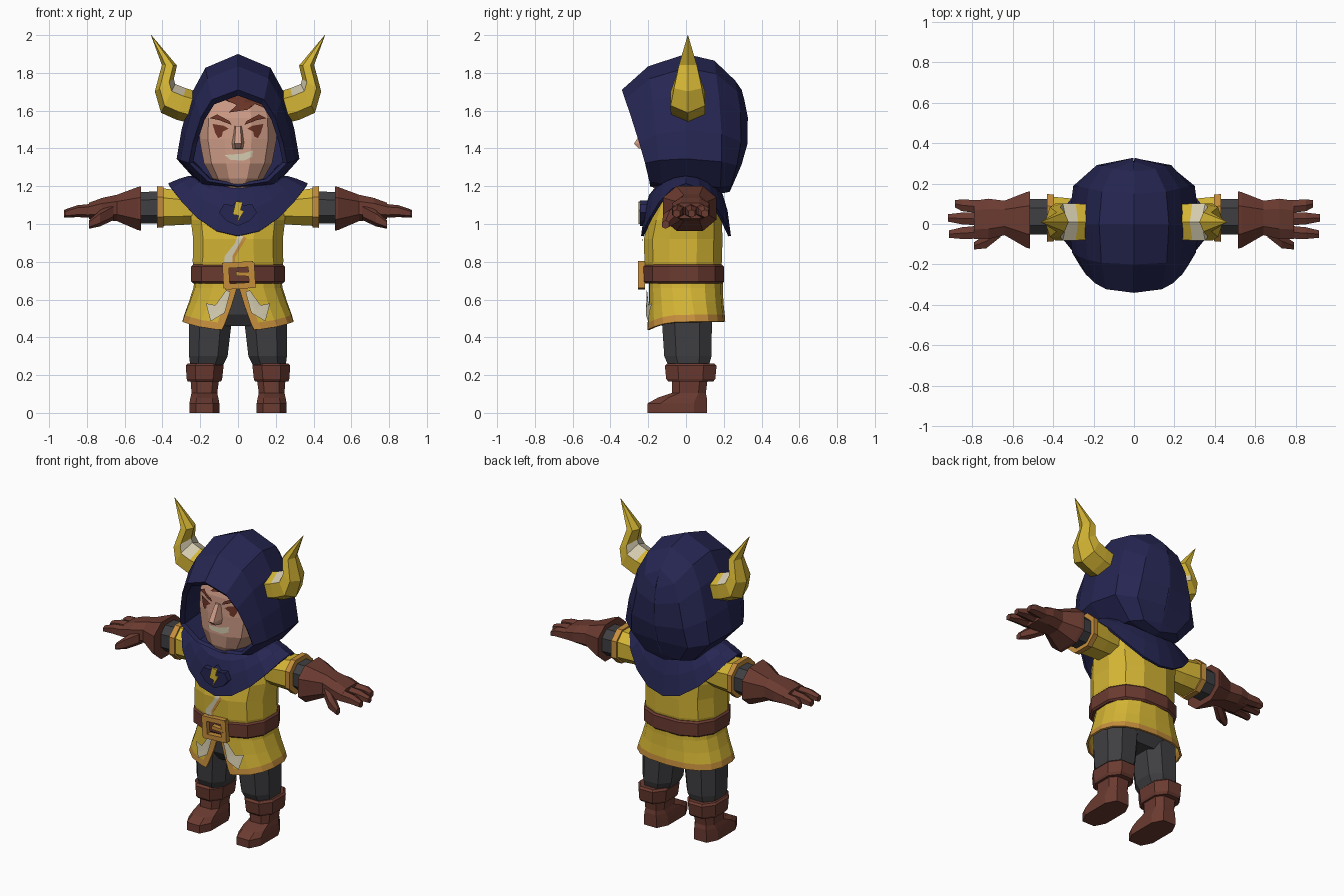
import bpy, bmesh, math
from mathutils import Vector, Matrix
from mathutils.bvhtree import BVHTree

if "Cube" in bpy.data.objects:
    bpy.data.objects.remove(bpy.data.objects["Cube"])

def material(name, rgb):
    m = bpy.data.materials.new(name)
    m.diffuse_color = (*rgb, 1)
    m.use_nodes = True
    m.node_tree.nodes["Principled BSDF"].inputs["Base Color"].default_value = m.diffuse_color
    return m

NAVY = material("navy cloth", (.019, .019, .085))
YELLOW = material("yellow cloth", (.66, .46, .035))
ORANGE = material("orange trim", (.56, .27, .045))
CREAM = material("cream", (.66, .60, .43))
BROWN = material("brown leather", (.145, .043, .03))
GREY = material("dark grey cloth", (.05, .05, .055))
SKIN = material("skin", (.62, .33, .24))
STUBBLE = material("stubble", (.45, .24, .17))
HAIR = material("red brown hair", (.15, .035, .02))

def finish(name, bm, mats, mirror=False, thick=0, recalc=True):
    if recalc:
        bmesh.ops.recalc_face_normals(bm, faces=bm.faces)
    me = bpy.data.meshes.new(name)
    bm.to_mesh(me)
    bm.free()
    for m in mats:
        me.materials.append(m)
    ob = bpy.data.objects.new(name, me)
    bpy.context.collection.objects.link(ob)
    if thick:
        s = ob.modifiers.new("thickness", 'SOLIDIFY')
        s.thickness = thick
    if mirror:
        ob.modifiers.new("mirror", 'MIRROR').use_mirror_merge = False
    return ob

def loft(name, rings, mats, closed=True, caps=True, rule=None, **kw):
    """Skin a list of equal point rings; rule(face) picks the material slot."""
    bm = bmesh.new()
    vs = [[bm.verts.new(p) for p in r] for r in rings]
    n = len(rings[0])
    for a, b in zip(vs, vs[1:]):
        for i in range(n if closed else n - 1):
            j = (i + 1) % n
            bm.faces.new((a[i], a[j], b[j], b[i]))
    if caps:
        bm.faces.new(vs[0])
        bm.faces.new(vs[-1])
    bmesh.ops.recalc_face_normals(bm, faces=bm.faces)
    if rule:
        for f in bm.faces:
            f.normal_update()
            f.material_index = rule(f)
    return finish(name, bm, mats, **kw)

def power(v, e):
    return math.copysign(abs(v) ** e, v)

def ring(axis, pos, c0, c1, r0, r1, n=8, e=.8):
    """Rounded-square ring across the x or z axis."""
    k, pts = math.cos(math.pi / n), []
    for i in range(n):
        t = (i + .5) * 2 * math.pi / n
        a, b = c0 + r0 * power(math.cos(t) / k, e), c1 + r1 * power(math.sin(t) / k, e)
        pts.append((a, b, pos) if axis == 'z' else (pos, a, b))
    return pts

def tube(name, axis, rows, mat, n=8, e=.8, **kw):
    mats = mat if isinstance(mat, list) else [mat]
    return loft(name, [ring(axis, *r, n=n, e=e) for r in rows], mats, **kw)

def decal(name, pts, target, mat, off=.006, sides=(1,)):
    """Flat outline (x, z) pressed onto the front of a target."""
    tree = BVHTree.FromPolygons([v.co for v in target.data.vertices],
                                [p.vertices for p in target.data.polygons])
    bm = bmesh.new()
    for s in sides:
        bm.faces.new([bm.verts.new((x * s, -1, z)) for x, z in pts])
    bmesh.ops.triangulate(bm, faces=bm.faces)
    bmesh.ops.subdivide_edges(bm, edges=bm.edges, cuts=3, use_grid_fill=True)
    for f in bm.faces:
        f.normal_update()
        if f.normal.y > 0:
            f.normal_flip()
    for v in bm.verts:
        hit = tree.ray_cast(v.co, Vector((0, 1, 0)))[0]
        v.co.y = (hit.y if hit else -.19) - off
    return finish(name, bm, [mat], recalc=False)

def box(name, c, size, mat, tilt=0):
    bm = bmesh.new()
    bmesh.ops.create_cube(bm, size=1, matrix=Matrix.Translation(c) @ Matrix.Rotation(tilt, 4, 'Y')
                          @ Matrix.Diagonal((*size, 1)))
    return finish(name, bm, [mat])

# Hood: arch sections (width, top z, bottom z, top y, bottom y, bulge) from lining to back
OUT = [(0, 1), (.53, .9), (.75, .72), (.92, .45), (1, .24), (.62, .05), (0, 0)]
def arch(w, zt, zb, yt, yb, bulge):
    half = [(w * x, yb + (yt - yb) * f ** 1.2 + bulge * math.sin(math.pi * f), zb + (zt - zb) * f)
            for x, f in OUT]
    return half + [(-x, y, z) for x, y, z in half[-2:0:-1]]
loft("hood", [arch(*s) for s in [
    (.24, 1.72, 1.22, 0, 0, 0), (.237, 1.68, 1.215, -.31, -.175, 0), (.26, 1.71, 1.2, -.34, -.19, 0),
    (.305, 1.835, 1.18, -.2, -.13, 0), (.325, 1.9, 1.17, 0, 0, 0), (.3, 1.865, 1.16, .15, .18, .02),
    (.2, 1.76, 1.17, .26, .23, .05), (.004, 1.71, 1.19, .295, .24, .065)]], [NAVY])

# Head and face
head = tube("head", 'z', [
    (1.19, 0, -.1, .07, .07), (1.24, 0, -.06, .135, .135), (1.32, 0, -.035, .18, .17),
    (1.45, 0, -.02, .205, .185), (1.56, 0, -.02, .2, .18), (1.68, 0, -.02, .165, .15),
    (1.73, 0, -.01, .08, .08)], [SKIN, STUBBLE], n=12,
    rule=lambda f: int(f.calc_center_median().z < 1.3 and abs(f.calc_center_median().x) > .04))
loft("nose", [[(-.022, -.19, 1.52), (.022, -.19, 1.52), (.012, -.215, 1.52), (-.012, -.215, 1.52)],
              [(-.035, -.19, 1.43), (.035, -.19, 1.43), (.018, -.275, 1.425), (-.018, -.275, 1.425)],
              [(-.03, -.19, 1.395), (.03, -.19, 1.395), (.014, -.25, 1.4), (-.014, -.25, 1.4)]], [SKIN])
decal("eyes", [(.05, 1.505), (.075, 1.52), (.135, 1.53), (.12, 1.48), (.105, 1.455), (.085, 1.465), (.08, 1.49)],
      head, HAIR, sides=(1, -1))
decal("eyebrows", [(.035, 1.525), (.045, 1.545), (.11, 1.58), (.15, 1.56), (.1, 1.55)],
      head, HAIR, .012, sides=(1, -1))
decal("teeth", [(-.07, 1.365), (.02, 1.372), (.08, 1.39), (.075, 1.355), (.03, 1.335), (-.04, 1.34)], head, CREAM)
decal("fringe", [(-.12, 1.68), (.13, 1.68), (.15, 1.61), (.09, 1.635), (.05, 1.605), (-.05, 1.59), (.0, 1.635)],
      head, HAIR, .02)

# Horns
def horn_ring(x, z, r, ry, deg):
    a = math.radians(deg)
    return [(x + r * math.cos(t) * math.cos(a), .01 + ry * math.sin(t), z + r * math.cos(t) * math.sin(a))
            for t in (i * math.pi / 3 for i in range(6))]
loft("horns", [horn_ring(*h) for h in [
    (.21, 1.61, .085, .1, 102), (.3, 1.635, .087, .105, 106), (.37, 1.665, .085, .105, 116),
    (.39, 1.735, .06, .085, 147), (.363, 1.84, .04, .055, 182), (.46, 2.0, .001, .001, 160)]],
    [YELLOW, CREAM], mirror=True,
    rule=lambda f: int(.29 < f.calc_center_median().x < .36 and f.normal.z > .2 and f.calc_center_median().z < 1.8))

# Shoulder cape, pointed at front and back
def cape_ring(rx, ry, z, drop):
    return [(rx * math.cos(t), ry * math.sin(t), z - drop * math.sin(t) ** 2)
            for t in (i * math.pi / 10 for i in range(20))]
cape = loft("shoulder_cape", [cape_ring(.16, .15, 1.25, .04), cape_ring(.26, .195, 1.255, .1),
                              cape_ring(.31, .22, 1.24, .17), cape_ring(.37, .238, 1.215, .278)],
            [NAVY], caps=False, thick=.015)

# Brooch with a bolt
def slab(name, pts, y0, y1, mat):
    return loft(name, [[(x, y, z) for x, z in pts] for y in (y0, y1)], [mat])
slab("brooch", [(-.1, 1.06), (-.075, 1.105), (-.03, 1.1), (0, 1.125), (.03, 1.1), (.075, 1.105), (.1, 1.06),
                (.06, 1.015), (0, .99), (-.06, 1.015)], -.244, -.19, NAVY)
slab("bolt", [(-.012, 1.12), (.025, 1.115), (.014, 1.075), (.033, 1.07), (-.008, 1.0), (.003, 1.045),
              (-.028, 1.05)], -.252, -.24, YELLOW)

# Tunic body with its front closure
torso = tube("tunic_body", 'z', [
    (.72, 0, -.015, .225, .19), (.8, 0, -.015, .24, .205), (.92, 0, -.015, .237, .208),
    (1.02, 0, -.005, .25, .195), (1.13, 0, .01, .24, .165), (1.22, 0, .02, .15, .12)], YELLOW, n=12)
decal("closure_panel", [(-.075, .79), (-.03, .79), (-.03, .83), (.03, .93), (.005, .955), (-.015, .9), (-.07, .83)],
      torso, CREAM)
decal("closure_trim", [(-.03, .79), (-.015, .79), (-.015, .825), (.045, .925), (.03, .935), (-.03, .83)],
      torso, ORANGE, .007)

# Split skirt: rows of (z, rx, ry, half gap, front drop)
US = [0, .022] + [.022 + .956 * i / 16 for i in range(1, 16)] + [.978, 1]
def skirt_row(z, rx, ry, gap, drop):
    g, pts = math.asin((gap / rx) ** 1.25), []
    for u in US:
        a = -math.pi / 2 + g + u * 2 * (math.pi - g)
        c, s = math.cos(a), math.sin(a)
        pts.append((rx * power(c, .8), ry * power(s, .8), z - drop * max(0, -s) ** 2))
    return pts
skirt = loft("tunic_skirt", [skirt_row(*r) for r in [
    (.74, .225, .195, .004, 0), (.66, .237, .195, .006, 0), (.585, .262, .198, .035, .02),
    (.52, .287, .205, .068, .045), (.483, .298, .208, .085, .045)]],
    [YELLOW, ORANGE], closed=False, caps=False, thick=.012)
cols = len(US) - 1
for p in skirt.data.polygons:
    if p.index // cols == 3 or p.index % cols in (0, cols - 1):
        p.material_index = 1
decal("skirt_arrows", [(.04, .64), (.062, .65), (.12, .57), (.17, .58), (.145, .485), (.07, .53), (.095, .55)],
      skirt, CREAM, .015, sides=(1, -1))

# Belt and buckle
tube("belt", 'z', [(.685, 0, -.012, .238, .203), (.695, 0, -.012, .248, .213),
                   (.775, 0, -.012, .248, .213), (.785, 0, -.012, .238, .203)], BROWN, n=12)
for i, s in enumerate((-1, 1)):
    box("buckle_side", (.005 + s * .068, -.235, .728), (.034, .036, .135), ORANGE, -.06)
    box("buckle_bar", (.005, -.235, .728 + s * .056), (.15, .036, .03), ORANGE, -.06)
box("buckle_prong", (.03, -.24, .735), (.08, .03, .022), ORANGE, .05)

# Arms
tube("sleeves", 'x', [(.17, .02, 1.09, .09, .085), (.3, .025, 1.085, .1, .09), (.405, .03, 1.09, .105, .1)],
     YELLOW, mirror=True)
tube("sleeve_cuffs", 'x', [(.395, .03, 1.09, .115, .108), (.43, .03, 1.09, .118, .11)], ORANGE, mirror=True)
tube("forearms", 'x', [(.42, .035, 1.088, .088, .084), (.54, .035, 1.085, .088, .084)], GREY, mirror=True)
tube("gloves", 'x', [(.513, .02, 1.082, .142, .118), (.53, .02, 1.082, .138, .114), (.64, .03, 1.085, .085, .07),
                     (.72, .025, 1.08, .1, .058), (.79, .02, 1.07, .095, .042)], BROWN, mirror=True)
for y0, y1, end in ((.085, .1, .885), (.025, .03, .92), (-.04, -.05, .915)):
    tube("finger", 'x', [(.76, y0, 1.07, .032, .034), (.85, (y0 + y1) / 2, 1.068, .029, .028),
                         (end, y1, 1.055, .018, .018)], BROWN, n=6, mirror=True)
tube("thumb", 'x', [(.66, -.035, 1.065, .03, .04), (.73, -.085, 1.03, .035, .038), (.79, -.108, .997, .018, .02)],
     BROWN, n=6, mirror=True)

# Trousers and boots
tube("hips", 'z', [(.46, 0, .005, .15, .1), (.52, 0, .005, .2, .14), (.69, 0, 0, .19, .15)], GREY)
tube("trouser_legs", 'z', [(.23, .17, .015, .08, .1), (.3, .157, .01, .102, .125), (.48, .147, .005, .113, .132),
                           (.58, .135, .005, .11, .13)], GREY, mirror=True)
tube("boots", 'z', [(0, .178, -.047, .079, .157), (.05, .178, -.047, .079, .157), (.08, .178, -.02, .074, .13),
                    (.105, .178, .015, .068, .09), (.2, .175, .022, .078, .095)], BROWN, e=.65, mirror=True)
tube("boot_cuffs", 'z', [(.165, .178, .025, .088, .118), (.18, .178, .025, .094, .13), (.25, .176, .025, .1, .137),
                         (.262, .176, .025, .09, .125)], BROWN, mirror=True)
